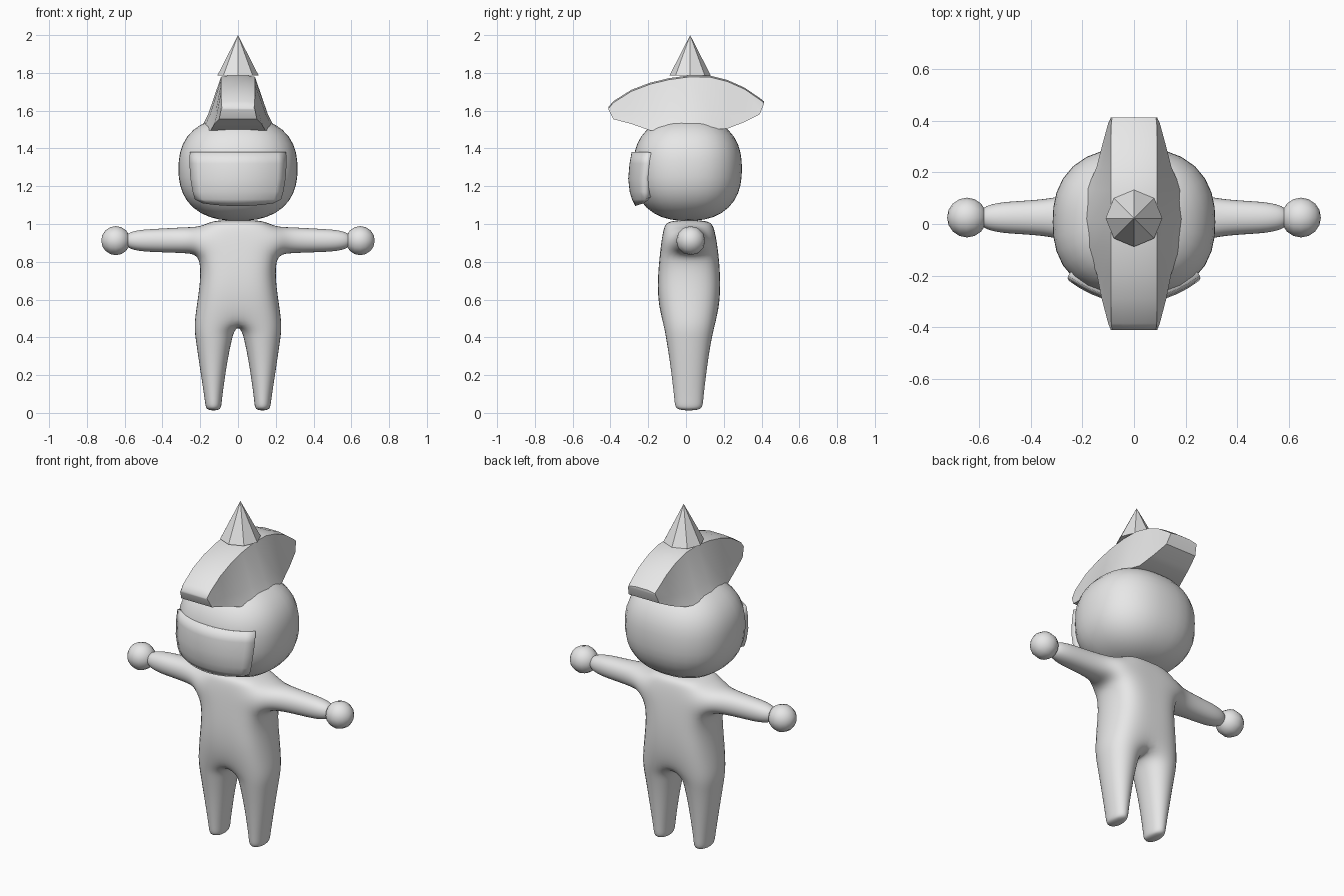
import bpy, bmesh, math
from mathutils import Matrix

if "Cube" in bpy.data.objects:
    bpy.data.objects.remove(bpy.data.objects["Cube"])

grey = bpy.data.materials.new("plain_grey")
grey.diffuse_color = (0.8, 0.8, 0.8, 1)
grey.use_nodes = True
grey.node_tree.nodes["Principled BSDF"].inputs["Base Color"].default_value = grey.diffuse_color


def finish(name, bm, smooth=True):
    bmesh.ops.recalc_face_normals(bm, faces=bm.faces)
    mesh = bpy.data.meshes.new(name)
    bm.to_mesh(mesh)
    bm.free()
    for p in mesh.polygons:
        p.use_smooth = smooth
    mesh.materials.append(grey)
    obj = bpy.data.objects.new(name, mesh)
    bpy.context.collection.objects.link(obj)
    return obj


def sharpen(obj, angle):
    bpy.ops.object.select_all(action='DESELECT')
    obj.select_set(True)
    bpy.context.view_layer.objects.active = obj
    bpy.ops.object.shade_smooth_by_angle(angle=math.radians(angle))


def bridge(bm, a, b, skip=()):
    n = len(a)
    for i in range(n):
        if i not in skip:
            bm.faces.new((a[i], a[(i + 1) % n], b[(i + 1) % n], b[i]))


# Body: half cage (torso column, arm and leg extruded from it), mirrored and subdivided
bm = bmesh.new()


def ring(z, x0, x1, y0, y1):
    return [bm.verts.new(p) for p in ((x0, y0, z), (x1, y0, z), (x1, y1, z), (x0, y1, z))]


torso = [ring(*r) for r in (
    (1.022, 0, 0.13, -0.09, 0.12), (0.99, 0, 0.20, -0.12, 0.15),
    (0.83, 0, 0.20, -0.14, 0.175), (0.65, 0, 0.212, -0.155, 0.185),
    (0.47, 0, 0.245, -0.13, 0.165))]
bm.faces.new(torso[0])
for i in range(4):
    # side 3 lies on the mirror plane, side 1 opens into the arm
    bridge(bm, torso[i], torso[i + 1], (1, 3) if i == 1 else (3,))
leg = [torso[4]] + [ring(*r) for r in (
    (0.39, 0.025, 0.232, -0.115, 0.145), (0.25, 0.055, 0.21, -0.09, 0.12),
    (0.05, 0.085, 0.176, -0.065, 0.095), (0.01, 0.085, 0.174, -0.063, 0.093))]
for i in range(4):
    bridge(bm, leg[i], leg[i + 1])
bm.faces.new(leg[-1])
arm = [[torso[1][1], torso[1][2], torso[2][2], torso[2][1]]]
for x, y0, y1, z0, z1 in ((0.27, -0.06, 0.11, 0.84, 0.99), (0.42, -0.045, 0.095, 0.845, 0.98),
                          (0.62, -0.035, 0.085, 0.855, 0.97)):
    arm.append([bm.verts.new(p) for p in ((x, y0, z1), (x, y1, z1), (x, y1, z0), (x, y0, z0))])
for i in range(3):
    bridge(bm, arm[i], arm[i + 1])
bm.faces.new(arm[-1])
body = finish("body", bm)
mir = body.modifiers.new("mirror", 'MIRROR')
mir.use_clip = True
sub = body.modifiers.new("subdivision", 'SUBSURF')
sub.levels = sub.render_levels = 3

# Hands: faceted balls
for side, name in ((1, "left_hand"), (-1, "right_hand")):
    bm = bmesh.new()
    bmesh.ops.create_uvsphere(bm, u_segments=12, v_segments=8, radius=0.077)
    bmesh.ops.rotate(bm, verts=bm.verts, matrix=Matrix.Rotation(math.pi / 2, 3, 'Y'))
    bmesh.ops.translate(bm, verts=bm.verts, vec=(side * 0.647, 0.025, 0.912))
    finish(name, bm)

# Head: slightly boxy ball
bm = bmesh.new()
bmesh.ops.create_uvsphere(bm, u_segments=32, v_segments=20, radius=1)
for v in bm.verts:
    k = sum(abs(c) ** 2.4 for c in v.co) ** (-1 / 2.4)
    v.co = (v.co.x * k * 0.315, v.co.y * k * 0.288 + 0.008, v.co.z * k * 0.275 + 1.292)
finish("head", bm)

# Crest: crescent lofted along y, flaring down into the head
bm = bmesh.new()
stations = (  # y, half width top, half width base, top z, base z
    (-0.41, 0.085, 0.09, 1.62, 1.605), (-0.385, 0.088, 0.10, 1.65, 1.555),
    (-0.29, 0.09, 0.125, 1.71, 1.53), (-0.19, 0.09, 0.145, 1.748, 1.495),
    (-0.09, 0.09, 0.185, 1.772, 1.50), (0.02, 0.09, 0.20, 1.787, 1.50),
    (0.13, 0.09, 0.185, 1.785, 1.50), (0.22, 0.09, 0.145, 1.762, 1.505),
    (0.31, 0.09, 0.122, 1.722, 1.54), (0.39, 0.088, 0.10, 1.667, 1.58),
    (0.412, 0.085, 0.09, 1.65, 1.635))
rows = []
for y, wt, wb, zt, zb in stations:
    zm = zb + 0.28 * (zt - zb)
    wm = wt + 0.62 * (wb - wt)
    half = [(wt * 0.5, zt), (wt, zt - 0.008), (wm, zm), (wb, zb)]
    pts = half + [(-x, z) for x, z in reversed(half)]
    rows.append([bm.verts.new((x, y, z)) for x, z in pts])
for a, b in zip(rows, rows[1:]):
    bridge(bm, a, b)
bm.faces.new(rows[0])
bm.faces.new(rows[-1])
sharpen(finish("crest", bm), 40)

# Spike: eight-sided cone
bm = bmesh.new()
bmesh.ops.create_cone(bm, cap_ends=True, segments=8, radius1=0.11, radius2=0, depth=0.215,
                      matrix=Matrix.Translation((0, 0.022, 1.8925)))
finish("spike", bm, False)

# Face plate: curved panel with thickness
bm = bmesh.new()
grid = []
for z, w, y in ((1.38, 0.255, -0.288), (1.32, 0.257, -0.299), (1.24, 0.252, -0.306),
                (1.17, 0.24, -0.298), (1.13, 0.228, -0.286), (1.095, 0.19, -0.268)):
    grid.append([bm.verts.new((w * t / 6, y + 0.088 * (w / 0.255 * abs(t) / 6) ** 2.2,
                               z + (0.015 * (abs(t) / 6) ** 2 if z < 1.1 else 0)))
                 for t in range(-6, 7)])
for a, b in zip(grid, grid[1:]):
    for i in range(12):
        bm.faces.new((a[i], b[i], b[i + 1], a[i + 1]))
plate = finish("face_plate", bm)
sharpen(plate, 40)
solid = plate.modifiers.new("thickness", 'SOLIDIFY')
solid.thickness = 0.04
solid.offset = -1 if plate.data.polygons[0].normal.y < 0 else 1
